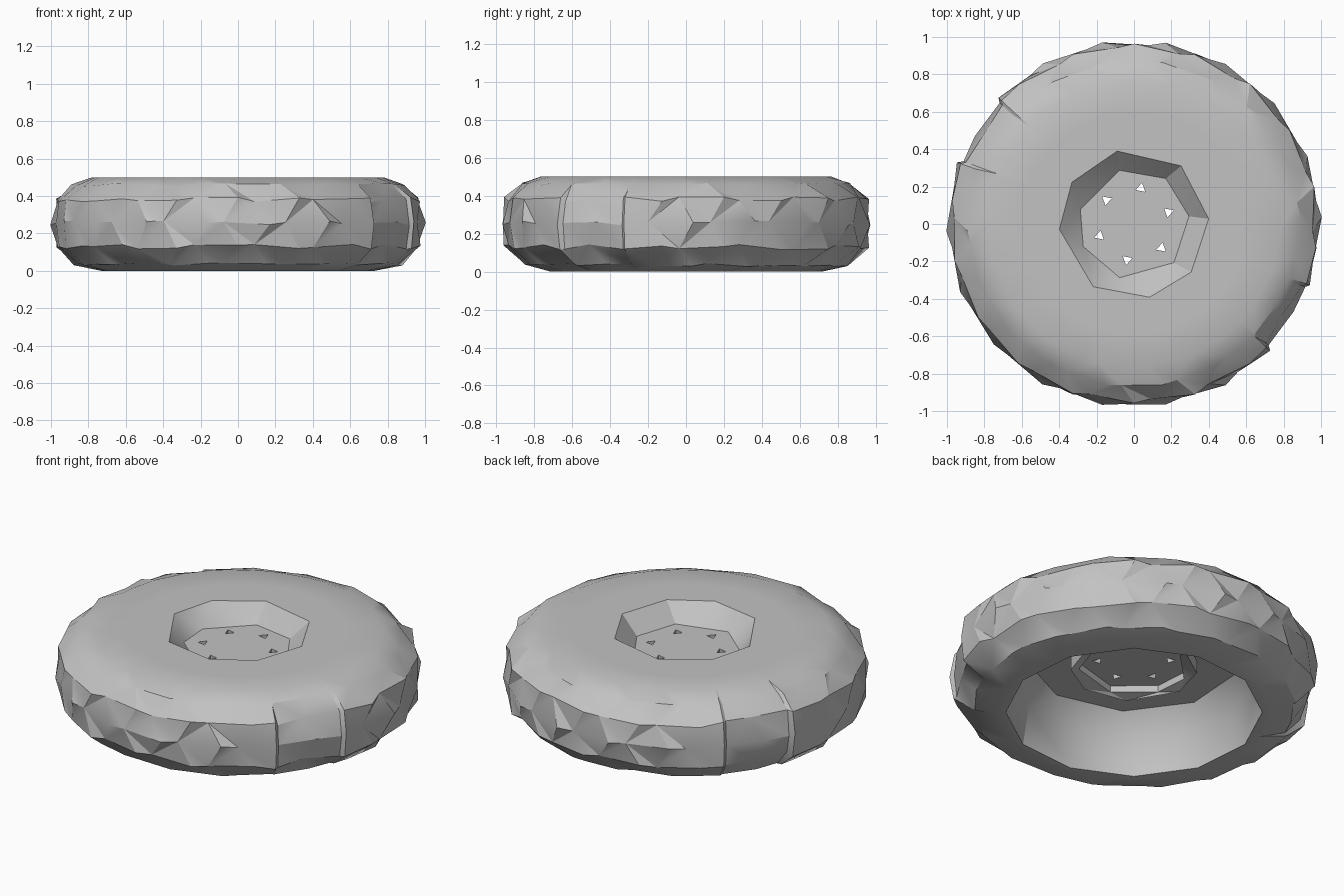
import bpy, bmesh, random
from math import radians, cos, sin
from mathutils import Vector

random.seed(4)
if "Cube" in bpy.data.objects:
    bpy.data.objects.remove(bpy.data.objects["Cube"], do_unlink=True)

grey = bpy.data.materials.new("mid grey")
grey.use_nodes = True
colour = (0.54, 0.54, 0.54, 1)
grey.diffuse_color = colour
grey.node_tree.nodes["Principled BSDF"].inputs["Base Color"].default_value = colour


def regular(sides, start):
    return [start + 360 * i / sides for i in range(sides)]


def polygon(bm, angles, r, z, centre=(0, 0)):
    """Loop as (angle, vertex) pairs."""
    return [(a, bm.verts.new((centre[0] + r * cos(radians(a)),
                              centre[1] + r * sin(radians(a)), z))) for a in angles]


def stitch(bm, a, b):
    """Triangle strip between two loops of any vertex count, walked by angle."""
    def at(loop, k):
        turn, i = divmod(k, len(loop))
        return loop[i][0] + 360 * turn, loop[i][1]
    i = j = 0
    while i < len(a) or j < len(b):
        step_a = j == len(b) or (i < len(a) and at(a, i + 1)[0] <= at(b, j + 1)[0])
        third = at(a, i + 1)[1] if step_a else at(b, j + 1)[1]
        bm.faces.new((at(a, i)[1], third, at(b, j)[1]))
        i, j = (i + 1, j) if step_a else (i, j + 1)


def finish(bm, name):
    bmesh.ops.recalc_face_normals(bm, faces=bm.faces)
    mesh = bpy.data.meshes.new(name)
    bm.to_mesh(mesh)
    bm.free()
    mesh.materials.append(grey)
    obj = bpy.data.objects.new(name, mesh)
    bpy.context.collection.objects.link(obj)
    bpy.ops.object.select_all(action="DESELECT")
    obj.select_set(True)
    bpy.context.view_layer.objects.active = obj
    bpy.ops.object.shade_smooth_by_angle(angle=radians(28))


# Angles round the tread: two slightly sunken patches, two long raised arcs
tread = []
for half in (0, 180):
    for k in range(3):
        tread.append((-42.5 + 11 * k + half, True, k == 1))
    for k in range(17):
        tread.append((-19.5 + 156 * k / 16 + half, False, 0 < k < 16))


def lumpy_ring(bm, row, r, z, rough):
    """Uneven ring whose vertices zigzag into diamonds with the rings beside it."""
    loop = []
    for i, (angle, sunken, free) in enumerate(tread):
        odd = (i + row) % 2
        if free:
            angle += 2.2 * (1 - 2 * odd)
        rr = r + rough * (random.uniform(-0.005, 0.005) - 0.02 * odd * free - 0.022 * sunken)
        zz = z + rough * random.uniform(-0.014, 0.014)
        a = radians(angle)
        loop.append((angle, bm.verts.new((rr * cos(a), 0.982 * rr * sin(a), zz))))
    return loop


# Tyre body: rounded tread, then down the hub recess
octagon = [-40, 4, 51, 103, 146, 184, 237, 282]
heptagon = [-44, 8, 55, 105, 165, 204, 255]
bm = bmesh.new()
profile = [(0.73, 0, 0), (0.88, 0.035, 0.6), (0.98, 0.13, 1), (1, 0.255, 1),
           (0.98, 0.38, 1), (0.89, 0.46, 0.6), (0.78, 0.5, 0), (0.6, 0.5, 0)]
rings = [lumpy_ring(bm, k, *p) for k, p in enumerate(profile)]
rings.append(polygon(bm, octagon, 0.4, 0.5))
rings.append(polygon(bm, heptagon, 0.297, 0.4))

# Hub lip, ceiling and coarse inner wall of the open underside
rings += [polygon(bm, *u) for u in (
    (heptagon, 0.297, 0.32), (heptagon, 0.297, 0.28),
    (octagon, 0.34, 0.265), (octagon, 0.34, 0.34),
    (regular(9, -44), 0.58, 0.34), (regular(10, -36), 0.67, 0.23),
    (regular(12, -40), 0.69, 0))]
for k, ring in enumerate(rings):
    stitch(bm, ring, rings[(k + 1) % len(rings)])
finish(bm, "tyre_body")

# Hub plate pierced by six triangular bolt holes
bm = bmesh.new()
layers = []
for z in (0.32, 0.4):
    loops = [polygon(bm, heptagon, 0.297, z)]
    for turn in regular(6, -41):
        a = radians(turn)
        loops.append(polygon(bm, regular(3, turn), 0.03, z, (0.195 * cos(a), 0.195 * sin(a))))
    edges = [bm.edges.new((lp[i - 1][1], lp[i][1])) for lp in loops for i in range(len(lp))]
    bmesh.ops.triangle_fill(bm, edges=edges, use_beauty=True, normal=Vector((0, 0, 1)))
    layers.append(loops)
for low, high in zip(*layers):
    for i in range(len(low)):
        bm.faces.new((low[i - 1][1], low[i][1], high[i][1], high[i - 1][1]))
finish(bm, "hub_plate")
